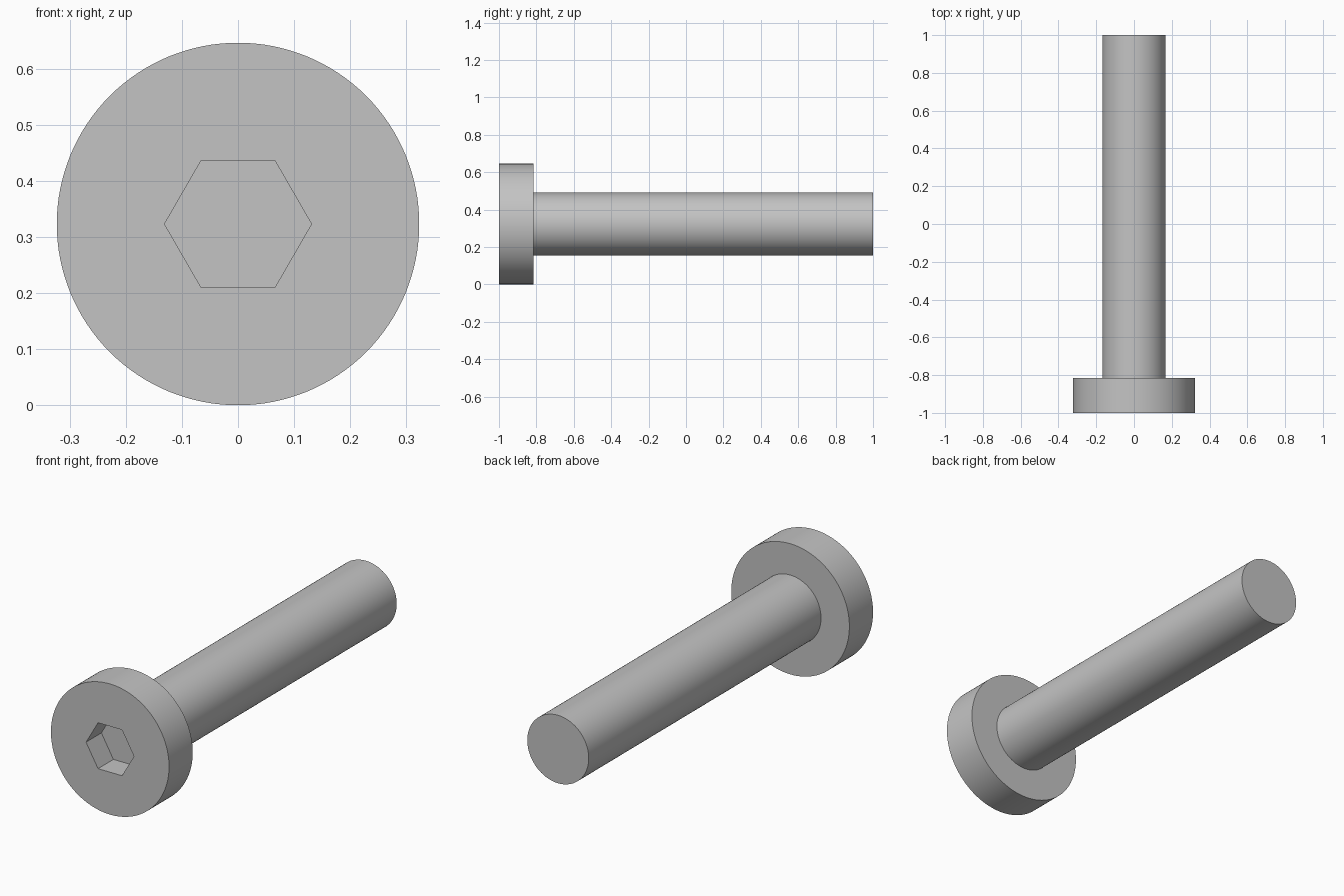
import bpy
import math

cube = bpy.data.objects.get("Cube")
if cube:
    bpy.data.objects.remove(cube, do_unlink=True)

HEAD_RADIUS = 0.323
SHAFT_RADIUS = 0.168
SOCKET_RADIUS = 0.131
FRONT, HEAD_BACK, TIP = -1.0, -0.815, 1.0
SOCKET_DEPTH = 0.12

steel = bpy.data.materials.new("grey_steel")
steel.use_nodes = True
colour = (0.55, 0.55, 0.55, 1)
steel.diffuse_color = colour
steel.node_tree.nodes["Principled BSDF"].inputs["Base Color"].default_value = colour


def rod(name, radius, y0, y1, sides, turn=0.0):
    """Capped prism lying along y, centred on the bolt axis."""
    bpy.ops.mesh.primitive_cylinder_add(
        vertices=sides, radius=radius, depth=y1 - y0,
        location=(0, (y0 + y1) / 2, HEAD_RADIUS))
    obj = bpy.context.object
    obj.name = name
    obj.rotation_euler = (math.pi / 2, turn, 0)
    bpy.ops.object.transform_apply(location=False, rotation=True, scale=False)
    obj.data.materials.append(steel)
    return obj


def smooth(obj):
    bpy.ops.object.select_all(action="DESELECT")
    obj.select_set(True)
    bpy.context.view_layer.objects.active = obj
    bpy.ops.object.shade_smooth_by_angle(angle=math.radians(30))


# Round head and plain shaft
head = rod("head", HEAD_RADIUS, FRONT, HEAD_BACK, 128)
shaft = rod("shaft", SHAFT_RADIUS, HEAD_BACK - 0.02, TIP, 96)

# Hexagonal socket, points to the left and right
cutter = rod("socket_cutter", SOCKET_RADIUS, FRONT - 0.1,
             FRONT + SOCKET_DEPTH, 6, math.pi / 6)
cutter.hide_render = True
cut = head.modifiers.new("socket", "BOOLEAN")
cut.operation = "DIFFERENCE"
cut.solver = "EXACT"
cut.object = cutter
bpy.ops.object.select_all(action="DESELECT")
bpy.context.view_layer.objects.active = head
head.select_set(True)
bpy.ops.object.modifier_apply(modifier=cut.name)
bpy.data.objects.remove(cutter, do_unlink=True)

for part in (head, shaft):
    smooth(part)
